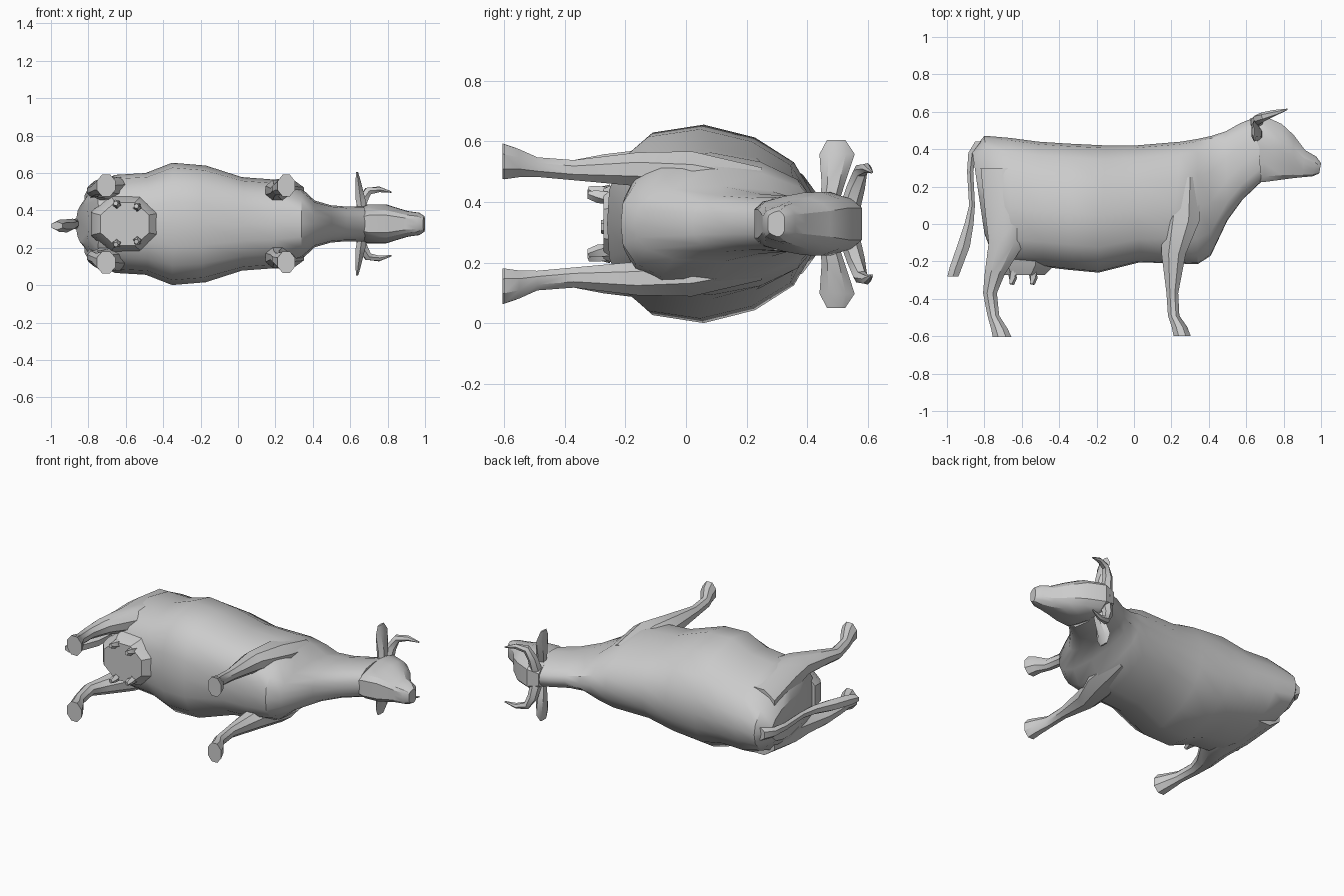
import bpy, bmesh, math
from mathutils import Vector

MID = 0.328  # height of the animal's symmetry plane (it lies on its side)

hide = bpy.data.materials.new("plain_grey")
hide.diffuse_color = (0.6, 0.6, 0.6, 1)


def loft(name, rings, mirror=False, angle=35):
    """Skin a list of equal-length point rings and cap both ends."""
    bm = bmesh.new()
    rows = [[bm.verts.new(p) for p in ring] for ring in rings]
    n = len(rows[0])
    for a, b in zip(rows, rows[1:]):
        for i in range(n):
            j = (i + 1) % n
            bm.faces.new((a[i], a[j], b[j], b[i]))
    bm.faces.new(rows[0])
    bm.faces.new(rows[-1])
    bmesh.ops.recalc_face_normals(bm, faces=bm.faces)
    me = bpy.data.meshes.new(name)
    bm.to_mesh(me)
    bm.free()
    me.materials.append(hide)
    ob = bpy.data.objects.new(name, me)
    ob.location.z = MID
    bpy.context.collection.objects.link(ob)
    if mirror:
        m = ob.modifiers.new("mirror", 'MIRROR')
        m.use_axis = (False, False, True)
        m.use_mirror_merge = False
    bpy.ops.object.select_all(action='DESELECT')
    ob.select_set(True)
    bpy.context.view_layer.objects.active = ob
    bpy.ops.object.shade_smooth_by_angle(angle=math.radians(angle))
    return ob


def circle(n):
    return [(math.cos(2 * math.pi * (i + .5) / n), math.sin(2 * math.pi * (i + .5) / n))
            for i in range(n)]


def limb(name, stations, n=8, mirror=False):
    """Stations along y: (y, x, z, radius x, radius z)."""
    return loft(name, [[(x + rx * c, y, z + rz * s) for c, s in circle(n)]
                       for y, x, z, rx, rz in stations], mirror)


def tube(name, path, n=6):
    """Mirrored tapered tube along (x, y, z, radius) points."""
    pts = [Vector(p[:3]) for p in path]
    rings = []
    for i, p in enumerate(pts):
        t = (pts[min(i + 1, len(pts) - 1)] - pts[max(i - 1, 0)]).normalized()
        u = t.cross(Vector((0.1, 1, 0.2))).normalized()
        v = t.cross(u)
        rings.append([p + path[i][3] * (c * u + s * v) for c, s in circle(n)])
    return loft(name, rings, True)


def section(tx, ty, bx, by, hw, shape):
    """Closed cross-section from a spine point to a belly point."""
    half = [(tx + (bx - tx) * t, ty + (by - ty) * t, hw * w) for t, w in shape]
    return half + [(x, y, -z) for x, y, z in half[-2:0:-1]]


BARREL = [(0, 0), (.02, .3), (.11, .62), (.3, .87), (.55, 1), (.8, .92),
          (.93, .68), (.99, .36), (1, 0)]
FACE = [(0, 0), (0, .5), (.1, .78), (.3, 1), (.5, .98), (.72, .86),
        (.92, .7), (1, .45), (1, 0)]

# trunk and neck: spine x, y, belly x, y, half width
trunk = [(-.865, .39, -.80, -.05, .11), (-.80, .472, -.745, -.20, .20),
         (-.66, .46, -.66, -.22, .262), (-.51, .44, -.48, -.23, .272),
         (-.355, .43, -.35, -.245, .327), (-.15, .42, -.19, -.26, .312),
         (.01, .42, .03, -.205, .25), (.25, .44, .20, -.21, .235),
         (.34, .455, .34, -.215, .19), (.41, .47, .41, -.17, .125),
         (.49, .495, .50, .02, .10), (.57, .54, .58, .13, .093),
         (.66, .575, .68, .225, .095)]
loft("body", [section(*s, BARREL) for s in trunk])

# head tapering to the muzzle
head = [(.62, .565, .655, .225, .075), (.69, .58, .70, .225, .105), (.79, .535, .79, .237, .105),
        (.855, .475, .85, .245, .085), (.915, .395, .90, .25, .068),
        (.975, .36, .955, .255, .06), (1.0, .325, .99, .27, .042)]
loft("head", [section(*s, FACE) for s in head], angle=28)

# legs, each pair mirrored
limb("rear_leg", [(.30, -.70, .12, .13, .09), (.05, -.665, .165, .14, .095),
                  (-.10, -.68, .185, .105, .07), (-.27, -.745, .185, .058, .048),
                  (-.37, -.77, .177, .040, .036), (-.49, -.752, .187, .034, .035),
                  (-.56, -.720, .202, .048, .052), (-.605, -.705, .206, .054, .064)], mirror=True)
limb("front_leg", [(.25, .27, .13, .08, .06), (.02, .25, .165, .11, .08),
                   (-.16, .212, .18, .070, .06), (-.37, .205, .177, .034, .036),
                   (-.49, .212, .187, .033, .035), (-.55, .243, .20, .045, .05),
                   (-.60, .258, .205, .050, .063)], mirror=True)

# tail with its tuft
limb("tail", [(.44, -.82, 0, .035, .04), (.38, -.865, 0, .024, .03), (.28, -.876, 0, .019, .025),
              (.10, -.866, 0, .018, .022), (0, -.882, 0, .028, .028),
              (-.12, -.912, -.01, .040, .035), (-.23, -.952, -.01, .038, .034),
              (-.28, -.968, -.01, .034, .022)], n=6)

# udder and teats
limb("udder", [(-.15, -.60, 0, .20, .17), (-.22, -.60, 0, .19, .15),
               (-.272, -.605, 0, .14, .125)], n=8)
for i, (x, z) in enumerate([(-.65, .105), (-.54, .09)]):
    tube(f"teat_{i + 1}", [(x, -.25, z, .026), (x + .002, -.29, z, .022),
                           (x - .004, -.322, z + .005, .014)], n=5)

# ears: flat leaves reaching sideways (z, x, y, radius x, radius y)
ears = [(.06, .665, .47, .024, .03), (.13, .655, .485, .030, .038),
        (.23, .642, .498, .016, .058), (.277, .637, .495, .006, .03)]
loft("ear", [[(x + rx * c, y + ry * s, z) for c, s in circle(6)]
             for z, x, y, rx, ry in ears], True)

# horns sweeping out and then forward
tube("horn", [(.655, .54, .05, .034), (.665, .56, .12, .030), (.695, .575, .175, .024),
              (.755, .595, .185, .016), (.82, .613, .170, .004)])
